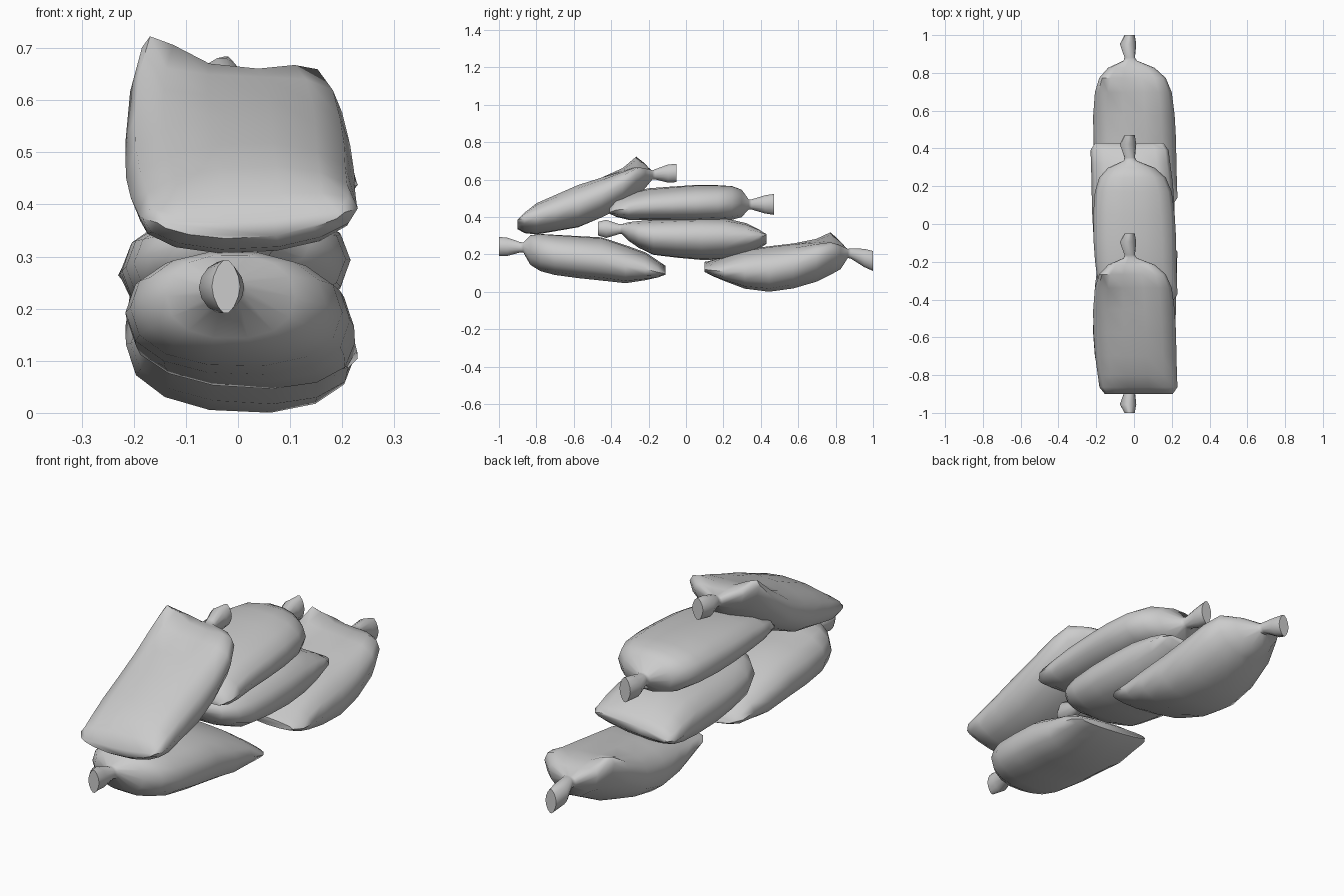
import bpy, bmesh, math

if "Cube" in bpy.data.objects:
    bpy.data.objects.remove(bpy.data.objects["Cube"])

SIDES = 14
# (fraction along sack, left edge, right edge), from sewn end to tied end
WIDTH = [(0, -.155, .205), (.05, -.183, .23), (.3, -.208, .224), (.55, -.22, .222),
         (.78, -.207, .20), (.89, -.182, .165), (.96, -.13, .10), (1, -.055, .015)]
STATIONS = [0, .05, .14, .28, .45, .62, .78, .88, .95, 1]


def lerp(points, t, col=1):
    for a, b in zip(points, points[1:]):
        if t <= b[0]:
            k = (t - a[0]) / (b[0] - a[0])
            return a[col] + k * (b[col] - a[col])
    return points[-1][col]


def ring(bm, y, x0, x1, z0, z1, warp=None, power=.88):
    cx, cz, w, h = (x0 + x1) / 2, (z0 + z1) / 2, (x1 - x0) / 2, (z1 - z0) / 2
    verts = []
    for i in range(SIDES):
        a = 2 * math.pi * i / SIDES
        c, s = math.cos(a), math.sin(a)
        u = math.copysign(abs(c) ** power, c)
        v = math.copysign(abs(s) ** power, s)
        dz = warp(u) if warp else 0
        verts.append(bm.verts.new((cx + w * u, y, cz + h * v + dz)))
    return verts


def sack(name, low, high, neck_z, end, bump=0, flip=1, roll=.018, lift=0):
    """low/high: (y, z) side outlines from sewn end to tied end; end: (y, z low, z high)."""
    y0, y1 = low[0][0], low[-1][0]
    frac = lambda pts: [((y - y0) / (y1 - y0), z) for y, z in pts]
    lo, hi = frac(low), frac(high)
    bm = bmesh.new()
    rings = []
    for t in STATIONS:
        # sewn corners curl up by lift, tied-end corners fold up where bump is set
        fold = bump * lerp([(0, 0), (.55, 0), (.78, .6), (.88, 1), (.95, .5), (1, 0)], t)
        curl = lift * max(0, 1 - t / .15)

        def warp(u):
            edge = fold * (max(0, -u) ** 1.5 + .4 * max(0, u) ** 1.5)
            return edge + curl * u * u - roll * u * (1 - t)
        rings.append(ring(bm, y0 + t * (y1 - y0), lerp(WIDTH, t), lerp(WIDTH, t, 2),
                          lerp(lo, t), lerp(hi, t), warp))
    # tied neck and flared tail
    d = end[0] - y1
    ez = (end[1] + end[2]) / 2
    rings.append(ring(bm, y1 + .12 * d, -.05, .005, neck_z - .028, neck_z + .028))
    mz = neck_z + .6 * (ez - neck_z)
    rings.append(ring(bm, y1 + .65 * d, -.075, .012, mz - .05, mz + .05, power=1.1))
    rings.append(ring(bm, end[0], -.05, .004, end[1], end[2], power=1.2))
    for a, b in zip(rings, rings[1:]):
        for i in range(SIDES):
            j = (i + 1) % SIDES
            bm.faces.new((a[i], a[j], b[j], b[i]))
    bm.faces.new(rings[0])
    bm.faces.new(rings[-1])
    for v in bm.verts:
        v.co.x *= flip
    bmesh.ops.recalc_face_normals(bm, faces=bm.faces)
    me = bpy.data.meshes.new(name)
    bm.to_mesh(me)
    bm.free()
    ob = bpy.data.objects.new(name, me)
    bpy.context.collection.objects.link(ob)
    bpy.ops.object.select_all(action='DESELECT')
    ob.select_set(True)
    bpy.context.view_layer.objects.active = ob
    bpy.ops.object.shade_smooth_by_angle(angle=math.radians(60))


# bottom row
sack("bottom_front_sack",
     [(-.11, .10), (-.14, .083), (-.30, .045), (-.68, .083), (-.82, .12), (-.855, .185), (-.87, .21)],
     [(-.11, .13), (-.195, .2), (-.436, .29), (-.82, .313), (-.85, .29), (-.87, .265)],
     .238, (-1, .19, .295))
sack("bottom_back_sack",
     [(.10, .11), (.136, .09), (.30, .02), (.446, 0), (.644, .025), (.82, .104), (.85, .16), (.865, .18)],
     [(.10, .145), (.152, .168), (.34, .233), (.66, .265), (.81, .255), (.865, .23)],
     .205, (1, .11, .22), bump=.12, lift=.01)
# middle row
sack("middle_sack",
     [(.43, .265), (.37, .215), (.26, .174), (.05, .17), (-.2, .2), (-.30, .265), (-.345, .31)],
     [(.43, .30), (.37, .345), (.26, .39), (.05, .395), (-.2, .385), (-.30, .375), (-.345, .362)],
     .335, (-.47, .30, .375), flip=-1)
# top row
sack("top_back_sack",
     [(-.41, .425), (-.345, .388), (.07, .377), (.28, .385), (.315, .41), (.335, .44)],
     [(-.41, .46), (-.365, .516), (-.195, .553), (.10, .575), (.286, .564), (.335, .495)],
     .467, (.47, .41, .525))
sack("top_front_sack",
     [(-.90, .335), (-.84, .30), (-.57, .345), (-.36, .43), (-.24, .52), (-.18, .60)],
     [(-.90, .365), (-.84, .455), (-.57, .575), (-.36, .638), (-.24, .66), (-.18, .65)],
     .628, (-.05, .585, .685), bump=.125, roll=-.01, lift=.025)
